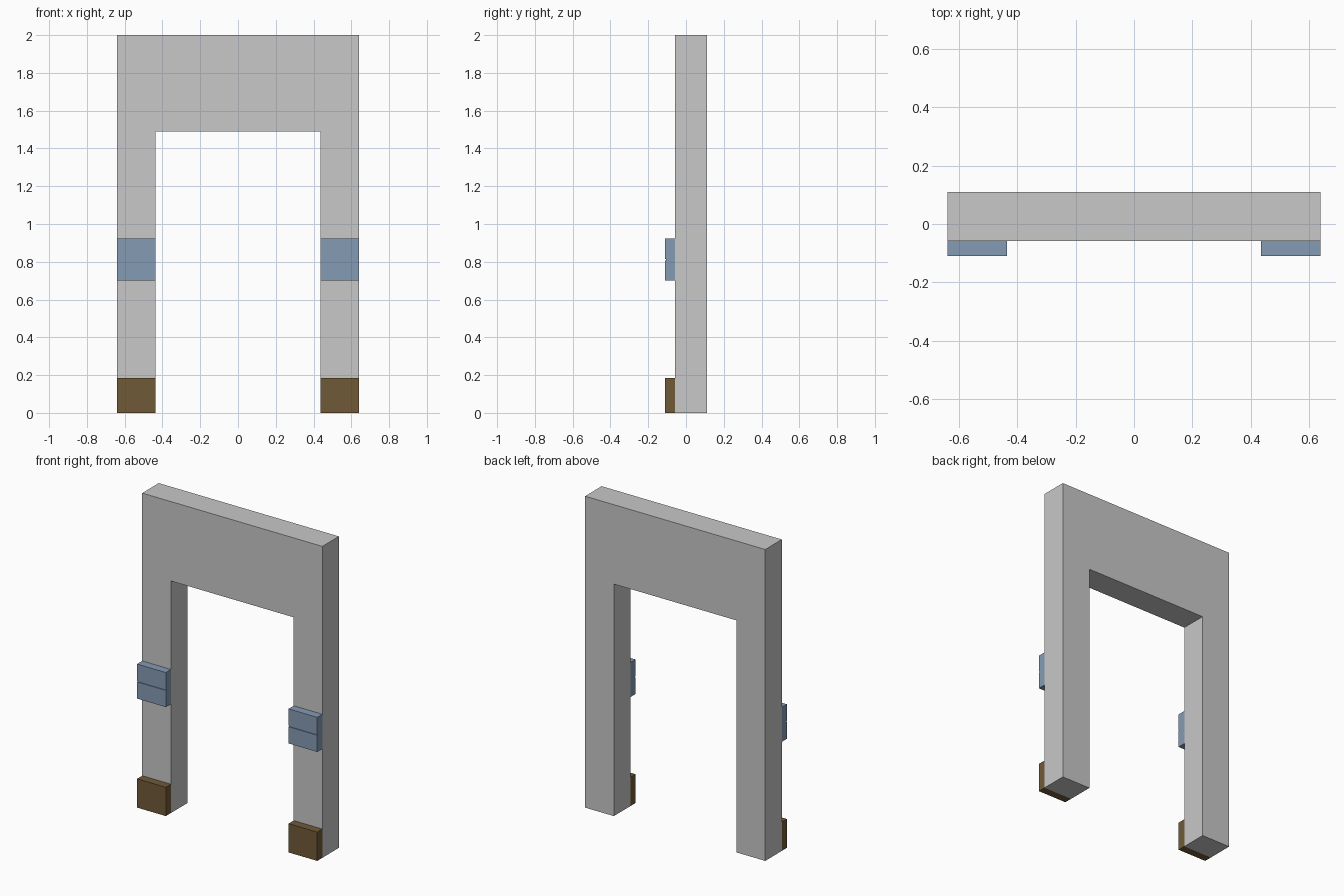
import bpy, bmesh

if "Cube" in bpy.data.objects:
    bpy.data.objects.remove(bpy.data.objects["Cube"])


def srgb(r, g, b):
    def lin(c):
        c /= 255
        return c / 12.92 if c <= 0.04045 else ((c + 0.055) / 1.055) ** 2.4
    return (lin(r), lin(g), lin(b), 1)


def material(name, rgb):
    m = bpy.data.materials.new(name)
    m.diffuse_color = srgb(*rgb)
    m.use_nodes = True
    m.node_tree.nodes["Principled BSDF"].inputs["Base Color"].default_value = m.diffuse_color
    return m


grey = material("stone grey", (200, 200, 200))
blue = material("slate blue", (133, 155, 180))
brown = material("dark brown", (112, 90, 55))

W, INNER, TOP, LINTEL = 0.64, 0.436, 2.0, 1.49
FRONT, FACE, BACK = -0.11, -0.058, 0.11


def prism(name, points, offset, mat):
    """Extrude a closed profile of 3D points along the offset vector."""
    bm = bmesh.new()
    face = bm.faces.new([bm.verts.new(p) for p in points])
    ext = bmesh.ops.extrude_face_region(bm, geom=[face])
    moved = [v for v in ext["geom"] if isinstance(v, bmesh.types.BMVert)]
    bmesh.ops.translate(bm, verts=moved, vec=offset)
    bmesh.ops.recalc_face_normals(bm, faces=bm.faces)
    mesh = bpy.data.meshes.new(name)
    bm.to_mesh(mesh)
    bm.free()
    mesh.materials.append(mat)
    obj = bpy.data.objects.new(name, mesh)
    bpy.context.collection.objects.link(obj)
    return obj


# Door surround: two jambs and a deep lintel in one piece
outline = [(-W, 0), (-W, TOP), (W, TOP), (W, 0),
           (INNER, 0), (INNER, LINTEL), (-INNER, LINTEL), (-INNER, 0)]
prism("door_surround", [(x, FACE, z) for x, z in outline], (0, BACK - FACE, 0), grey)

# Side profiles (y, z): plain foot block, and band with a fine groove at mid height
foot = [(FACE, 0), (FRONT, 0), (FRONT, 0.185), (FACE, 0.185)]
groove = FRONT + 0.005
band = [(FACE, 0.70), (FRONT, 0.70), (FRONT, 0.807), (groove, 0.807),
        (groove, 0.814), (FRONT, 0.814), (FRONT, 0.922), (FACE, 0.922)]

for side, x in (("left", -W), ("right", INNER)):
    for part, profile, mat in (("foot_block", foot, brown), ("grooved_band", band, blue)):
        prism(f"{side}_{part}", [(x, y, z) for y, z in profile], (W - INNER, 0, 0), mat)
